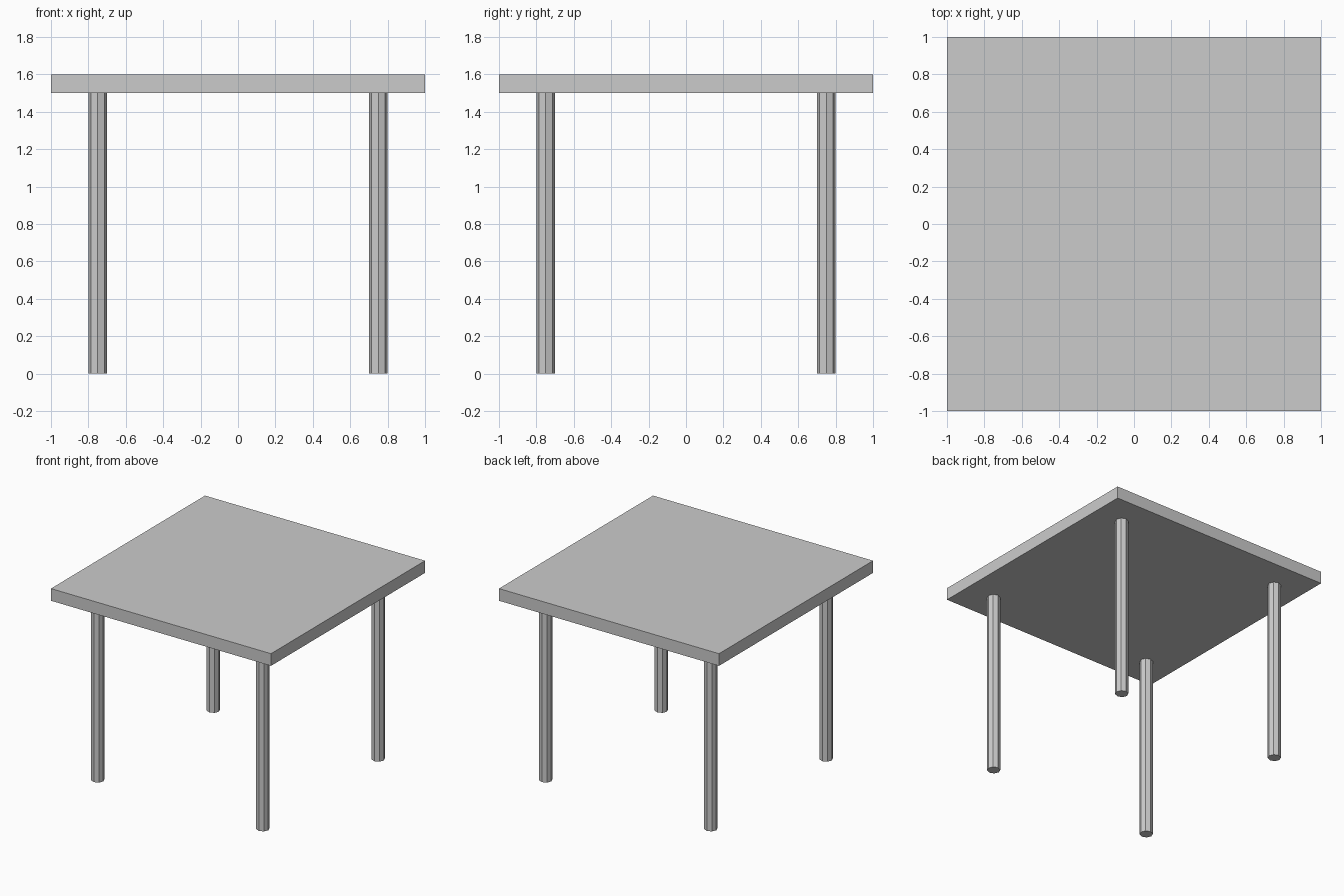
import bpy

if "Cube" in bpy.data.objects:
    bpy.data.objects.remove(bpy.data.objects["Cube"])

LEG_HEIGHT, TOP_THICKNESS, LEG_OFFSET = 1.5, 0.1, 0.75

# Square table top
bpy.ops.mesh.primitive_cube_add(size=1, location=(0, 0, LEG_HEIGHT + TOP_THICKNESS / 2))
top = bpy.context.object
top.name = "table_top"
top.scale = (2, 2, TOP_THICKNESS)
bpy.ops.object.transform_apply(location=False, rotation=False, scale=True)

# Four eight-sided legs
for y_name, sy in (("front", -1), ("back", 1)):
    for x_name, sx in (("left", -1), ("right", 1)):
        bpy.ops.mesh.primitive_cylinder_add(
            vertices=8, radius=0.05, depth=LEG_HEIGHT,
            location=(sx * LEG_OFFSET, sy * LEG_OFFSET, LEG_HEIGHT / 2))
        bpy.context.object.name = f"{y_name}_{x_name}_leg"
